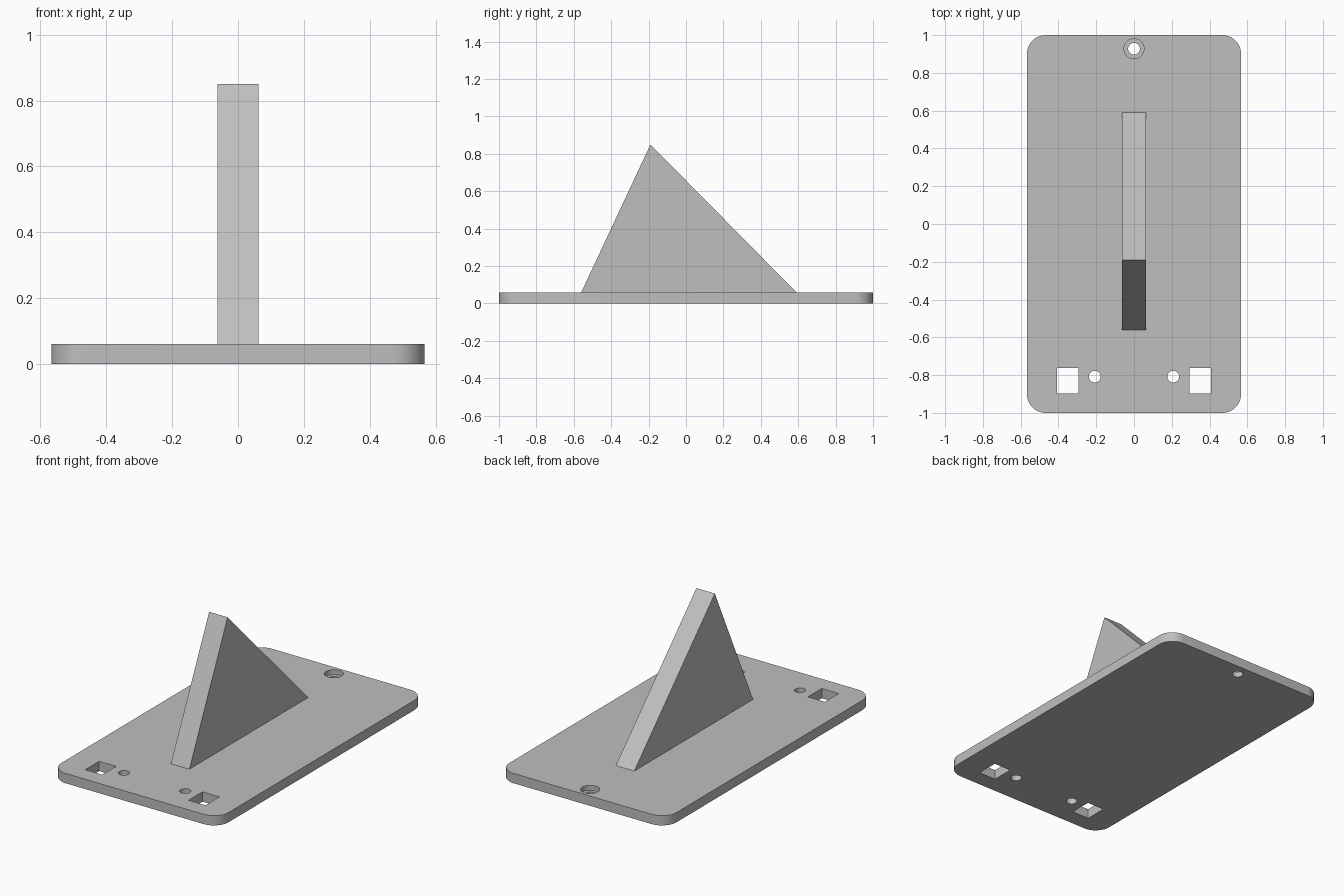
import bpy
import bmesh
from math import sin, cos, radians, atan2, pi
from mathutils import Vector, Matrix

if "Cube" in bpy.data.objects:
    bpy.data.objects.remove(bpy.data.objects["Cube"], do_unlink=True)

grey = bpy.data.materials.new("plain grey")
grey.use_nodes = True
colour = (0.52, 0.52, 0.52, 1)
grey.diffuse_color = colour
grey.node_tree.nodes["Principled BSDF"].inputs["Base Color"].default_value = colour

# Maps profile (u, v) and depth w to (y, z, x)
SIDEWAYS = Matrix(((0, 0, 1), (1, 0, 0), (0, 1, 0))).to_4x4()


def rounded(centres, radius, steps=12):
    """Outline around counter-clockwise corner centres, with arcs of one radius."""
    points = []
    count = len(centres)
    for i, c in enumerate(centres):
        c = Vector(c)
        before = c - Vector(centres[i - 1])
        after = Vector(centres[(i + 1) % count]) - c
        start = atan2(before.y, before.x) - pi / 2
        turn = (atan2(after.y, after.x) - pi / 2 - start) % (2 * pi)
        for s in range(steps + 1):
            a = start + turn * s / steps
            points.append((c.x + radius * cos(a), c.y + radius * sin(a)))
    return points


def circle(x, y, r, sides=40):
    return [(x + r * cos(2 * pi * i / sides), y + r * sin(2 * pi * i / sides))
            for i in range(sides)]


def rectangle(x0, x1, y0, y1):
    return [(x0, y0), (x1, y0), (x1, y1), (x0, y1)]


def prism(name, outline, low, high, matrix=None):
    bm = bmesh.new()
    face = bm.faces.new([bm.verts.new((u, v, low)) for u, v in outline])
    new = bmesh.ops.extrude_face_region(bm, geom=[face])["geom"]
    bmesh.ops.translate(bm, vec=(0, 0, high - low),
                        verts=[g for g in new if isinstance(g, bmesh.types.BMVert)])
    if matrix:
        bm.transform(matrix)
    bmesh.ops.recalc_face_normals(bm, faces=bm.faces)
    mesh = bpy.data.meshes.new(name)
    bm.to_mesh(mesh)
    bm.free()
    mesh.materials.append(grey)
    obj = bpy.data.objects.new(name, mesh)
    bpy.context.collection.objects.link(obj)
    return obj


def finish(obj, cutters):
    """Cut the openings, remove the cutters and smooth the round walls."""
    bpy.ops.object.select_all(action="DESELECT")
    bpy.context.view_layer.objects.active = obj
    obj.select_set(True)
    for cutter in cutters:
        cutter.hide_render = True
        mod = obj.modifiers.new("opening", "BOOLEAN")
        mod.operation = "DIFFERENCE"
        mod.solver = "EXACT"
        mod.object = cutter
        bpy.ops.object.modifier_apply(modifier=mod.name)
        bpy.data.objects.remove(cutter, do_unlink=True)
    bpy.ops.object.shade_smooth_by_angle(angle=radians(30))


THICK = 0.06

# Base plate with rounded corners
plate = prism("base_plate", rounded(rectangle(-0.467, 0.467, -0.9, 0.9), 0.1), 0, THICK)

# Counterbored screw hole at the back, round and square holes at the front
openings = [
    prism("screw_hole_cutter", circle(0, 0.928, 0.031), -0.1, 0.2),
    prism("counterbore_cutter", circle(0, 0.928, 0.053), 0.03, 0.2),
]
for side in (-1, 1):
    x0, x1 = sorted((side * 0.293, side * 0.408))
    openings.append(prism("round_cutter", circle(side * 0.208, -0.808, 0.031), -0.1, 0.2))
    openings.append(prism("square_cutter", rectangle(x0, x1, -0.897, -0.762), -0.1, 0.2))
finish(plate, openings)

# Upright triangular fin with a rounded triangular window
fin = prism("triangular_fin", [(-0.56, THICK), (0.59, THICK), (-0.19, 0.85)],
            -0.0625, 0.0625, SIDEWAYS)
window = prism("window_cutter",
               rounded([(-0.232, 0.26), (0.082, 0.26), (-0.131, 0.478)], 0.065),
               -0.2, 0.2, SIDEWAYS)
finish(fin, [window])
